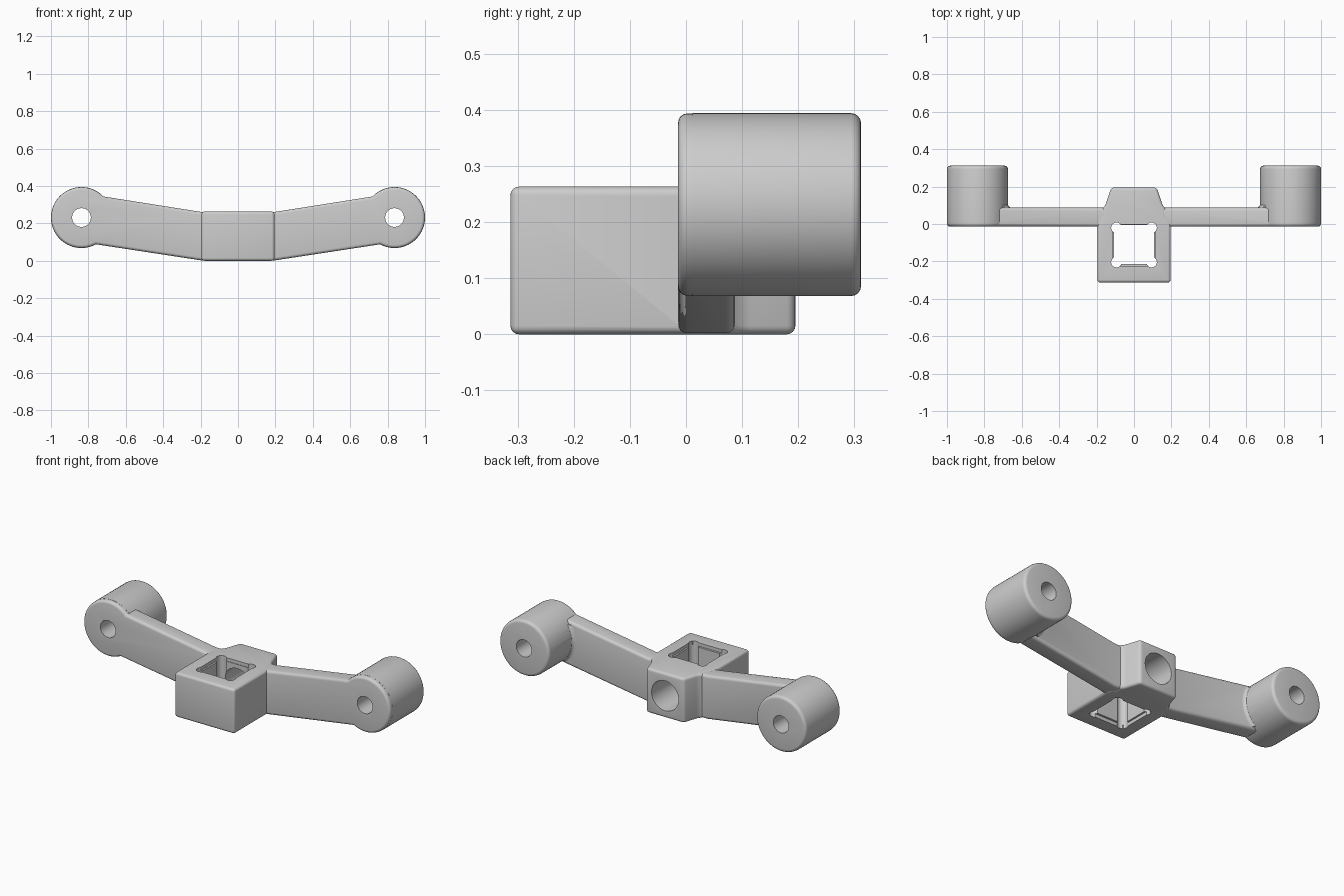
import bpy, bmesh, math

if "Cube" in bpy.data.objects:
    bpy.data.objects.remove(bpy.data.objects["Cube"])

grey = bpy.data.materials.new("plain grey")
grey.diffuse_color = (0.61, 0.61, 0.61, 1)
grey.use_nodes = True
grey.node_tree.nodes["Principled BSDF"].inputs["Base Color"].default_value = grey.diffuse_color

CX, CZ, R = 0.837, 0.231, 0.163      # end boss centre and radius
FRONT, BACK = -0.014, 0.087          # arm thickness range
H = 0.263                            # body height
SEG = 64


def finish(name, bm):
    bmesh.ops.recalc_face_normals(bm, faces=bm.faces)
    me = bpy.data.meshes.new(name)
    bm.to_mesh(me)
    bm.free()
    me.materials.append(grey)
    ob = bpy.data.objects.new(name, me)
    bpy.context.collection.objects.link(ob)
    return ob


def prism(name, pts, axis, a, b, round_edges=None, width=0.016):
    """Extrude a 2D outline along y (points are x, z) or z (points are x, y)."""
    bm = bmesh.new()
    to3 = (lambda p, t: (p[0], t, p[1])) if axis == 'y' else (lambda p, t: (p[0], p[1], t))
    lo = [bm.verts.new(to3(p, a)) for p in pts]
    hi = [bm.verts.new(to3(p, b)) for p in pts]
    n = len(pts)
    bm.faces.new(lo)
    bm.faces.new(hi)
    for i in range(n):
        bm.faces.new((lo[i], lo[(i + 1) % n], hi[(i + 1) % n], hi[i]))
    bmesh.ops.recalc_face_normals(bm, faces=bm.faces)
    if round_edges:
        edges = [e for e in bm.edges if round_edges(e)]
        bmesh.ops.bevel(bm, geom=edges, offset=width, segments=4, profile=0.5,
                        affect='EDGES', clamp_overlap=False)
    return finish(name, bm)


def lathe(name, profile, x, z):
    """Closed solid turned about a y-directed axis; profile is (y, radius)."""
    bm = bmesh.new()
    rings = [[bm.verts.new((x + r * math.cos(2 * math.pi * i / SEG), y,
                            z + r * math.sin(2 * math.pi * i / SEG)))
              for i in range(SEG)] for y, r in profile]
    for p, q in zip(rings, rings[1:]):
        for i in range(SEG):
            j = (i + 1) % SEG
            bm.faces.new((p[i], p[j], q[j], q[i]))
    bm.faces.new(rings[0])
    bm.faces.new(rings[-1])
    return finish(name, bm)


def combine(ob, other, op):
    m = ob.modifiers.new(op.lower(), 'BOOLEAN')
    m.operation, m.solver, m.object = op, 'EXACT', other
    bpy.context.view_layer.objects.active = ob
    bpy.ops.object.modifier_apply(modifier=m.name)
    bpy.data.objects.remove(other, do_unlink=True)


def rect(x0, x1, y0, y1):
    return [(x0, y0), (x1, y0), (x1, y1), (x0, y1)]


# Arms: kinked bar with a round disc at each end, rims rounded
r = R - 0.0006
a0 = math.atan2(0.088 - CZ, 0.76 - CX)
a1 = math.atan2(0.3435 - CZ, 0.72 - CX)
arc = [(CX + r * math.cos(a0 + (a1 - a0) * i / 48), CZ + r * math.sin(a0 + (a1 - a0) * i / 48))
       for i in range(49)]
half = [(0.197, 0.002)] + arc + [(0.197, H - 0.002)]
outline = half + [(-x, z) for x, z in reversed(half)]
flat_rim = lambda e: abs(e.verts[0].co.y - e.verts[1].co.y) < 1e-5
bracket = prism("bracket", outline, 'y', FRONT, BACK, flat_rim)

# End bosses with rounded back rims, and a small fillet where they leave the arm
for s in (-1, 1):
    f = 0.018
    rim = [(0.312 - f + f * math.sin(t), R - f + f * math.cos(t))
           for t in (math.pi / 8 * k for k in range(5))]
    boss = lathe("end_boss", [(0.012, R)] + rim, s * CX, CZ)
    combine(bracket, boss, 'UNION')
    fillet = lathe("boss_fillet", [(0.07, 0.184), (0.086, 0.184), (0.089, 0.175),
                                   (0.094, 0.168), (0.106, 0.160)], s * CX, CZ)
    wedge = [(0.5, 0.066), (0.84, 0.118), (0.84, 0.345), (0.5, 0.293)]
    limit = prism("fillet_limit", [(s * x, z) for x, z in wedge], 'y', 0.0, 0.2)
    combine(fillet, limit, 'INTERSECT')
    combine(bracket, fillet, 'UNION')

# Central body: square block in front, tapered nose behind
side = [(0.195, -0.313), (0.195, 0.02), (0.168, 0.05), (0.168, 0.084), (0.155, 0.098),
        (0.148, 0.115), (0.122, 0.195)]
plan = side + [(-x, y) for x, y in reversed(side)]


def body_edge(e):
    p, q = (v.co for v in e.verts)
    if abs(p.z - q.z) < 1e-5:
        return True
    return p.y < -0.3 or p.y > 0.19


body = prism("central_body", plan, 'z', 0, H, body_edge, 0.015)
combine(bracket, body, 'UNION')

# Square through pocket with relieved corners and eased openings
cutters = [prism("pocket", rect(-0.106, 0.106, -0.213, -0.006), 'z', -0.1, 0.4)]
for z0, z1 in ((-0.1, 0.02), (H - 0.02, 0.4)):
    cutters.append(prism("pocket_lip", rect(-0.116, 0.116, -0.225, -0.003), 'z', z0, z1))
for x in (-0.094, 0.094):
    for y in (-0.204, -0.02):
        ring = [(x + 0.028 * math.cos(2 * math.pi * (i + 0.5) / 24),
                 y + 0.028 * math.sin(2 * math.pi * (i + 0.5) / 24)) for i in range(24)]
        cutters.append(prism("corner_relief", ring, 'z', -0.11, 0.41))

# Round bore through the nose and a bolt hole through each boss
cutters.append(lathe("nose_bore", [(-0.1, 0.088), (0.3, 0.088)], 0, 0.131))
for s in (-1, 1):
    cutters.append(lathe("bolt_hole", [(-0.1, 0.05), (0.4, 0.05)], s * CX, CZ))
for c in cutters:
    combine(bracket, c, 'DIFFERENCE')

# Smooth curved surfaces, keep real corners sharp
bpy.ops.object.select_all(action='DESELECT')
bracket.select_set(True)
bpy.context.view_layer.objects.active = bracket
bpy.ops.object.shade_smooth_by_angle(angle=math.radians(32))
